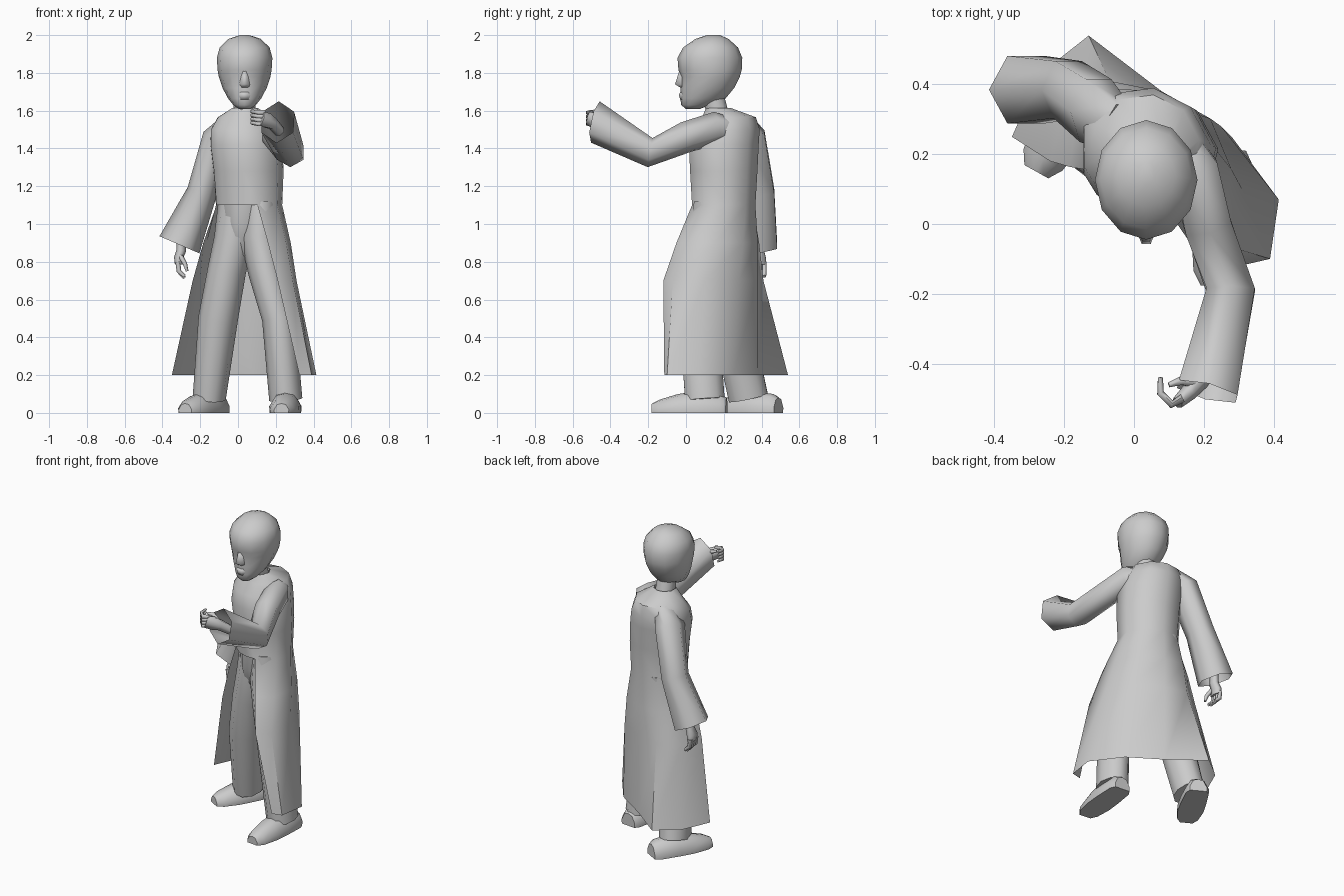
import bpy, math
from mathutils import Vector

if "Cube" in bpy.data.objects:
    bpy.data.objects.remove(bpy.data.objects["Cube"])

TURN = math.radians(-27)          # torso is turned relative to the head


def finish(ob, angle):
    bpy.ops.object.select_all(action='DESELECT')
    ob.select_set(True)
    bpy.context.view_layer.objects.active = ob
    bpy.ops.object.mode_set(mode='EDIT')
    bpy.ops.mesh.select_all(action='SELECT')
    bpy.ops.mesh.remove_doubles(threshold=0.0005)
    bpy.ops.mesh.normals_make_consistent(inside=False)
    bpy.ops.object.mode_set(mode='OBJECT')
    bpy.ops.object.shade_smooth_by_angle(angle=math.radians(angle))


def loft(name, rows, closed=True, caps=(False, False), angle=50):
    n = len(rows[0])
    faces = []
    for i in range(len(rows) - 1):
        for j in range(n if closed else n - 1):
            k = (j + 1) % n
            faces.append((i * n + j, i * n + k, (i + 1) * n + k, (i + 1) * n + j))
    if caps[0]:
        faces.append(tuple(range(n)))
    if caps[1]:
        faces.append(tuple(range((len(rows) - 1) * n, len(rows) * n)))
    me = bpy.data.meshes.new(name)
    me.from_pydata([tuple(p) for r in rows for p in r], [], faces)
    ob = bpy.data.objects.new(name, me)
    bpy.context.collection.objects.link(ob)
    finish(ob, angle)
    return ob


def ellipse(cx, cy, z, a, b, angles, turn=TURN):
    c, s = math.cos(turn), math.sin(turn)
    out = []
    for d in angles:
        u, w = a * math.cos(math.radians(d)), b * math.sin(math.radians(d))
        out.append(Vector((cx + u * c - w * s, cy + u * s + w * c, z)))
    return out


def tube(name, path, n=8, ref=(0, 1, 0), caps=(True, True), angle=75, phase=0, end=None):
    """path items: x, y, z, half width, half height; end = direction of the last ring"""
    pts = [Vector(p[:3]) for p in path]
    rows = []
    for i, p in enumerate(path):
        t = (pts[min(i + 1, len(pts) - 1)] - pts[max(i - 1, 0)]).normalized()
        if end and i == len(path) - 1:
            t = Vector(end).normalized()
        side = t.cross(Vector(ref)).normalized()
        up = side.cross(t)
        turns = [phase + 2 * math.pi * j / n for j in range(n)]
        rows.append([pts[i] + side * p[3] * math.cos(q) + up * p[4] * math.sin(q) for q in turns])
    return loft(name, rows, True, caps, angle)


full = range(0, 360, 30)

# Head: horizontal rings of z, front y, back y, half width
HX = 0.035
rings = [(1.608, .0, .07, .03), (1.63, -.025, .13, .06), (1.665, -.03, .21, .088),
         (1.72, -.03, .255, .117), (1.78, -.028, .285, .137), (1.815, -.04, .295, .143),
         (1.88, -.045, .298, .147), (1.935, -.015, .275, .132), (1.98, .05, .225, .085),
         (2.0, .11, .18, .025)]
loft("head", [ellipse(HX, (f + b) / 2, z, w, (b - f) / 2, full, 0)
              for z, f, b, w in rings], True, (True, True), 60)


# Nose and lips: small wedges on the face
def wedge(name, rows):
    loft(name, [[Vector((HX - w, .0, z)), Vector((HX - w * .35, y, z)),
                 Vector((HX + w * .35, y, z)), Vector((HX + w, .0, z))]
                for z, y, w in rows], True, (True, True), 80)


wedge("nose", [(1.81, -.036, .022), (1.74, -.058, .036), (1.722, -.03, .034)])
wedge("lips", [(1.7, -.03, .04), (1.682, -.038, .046), (1.66, -.031, .04)])
tube("neck", [(.035, .18, 1.54, .06, .06), (.035, .14, 1.69, .056, .06)], 10)

# Coat: turned elliptical rings above, open flared skirt below, joined at the waist
back = [226, 186, 146, 108, 72, 34, -8, -50]
around = back + [-73, -92, -113]
body = [(.055, .2, 1.1, .185, .167), (.052, .2, 1.28, .195, .178), (.04, .2, 1.42, .2, .185),
        (.033, .215, 1.5, .19, .175), (.037, .228, 1.565, .155, .142), (.035, .17, 1.615, .068, .065)]
coat = loft("coat", [ellipse(*r, around) for r in body])
waist = ellipse(*body[0], back)
mid = [(-.24, .18), (-.20, .33), (-.07, .41), (.08, .38), (.25, .28), (.31, .1), (.29, -.07), (.21, -.12)]
hem = [(-.35, .25), (-.27, .43), (-.13, .54), (.08, .38), (.28, .25), (.415, .07), (.39, -.1), (.325, -.115)]
upper = [w * .5 + Vector((m[0], m[1], .7)) * .5 + (w - Vector((.055, .2, 1.1))) * .04
         for w, m in zip(waist, mid)]
skirt = loft("coat_skirt", [waist, upper, [Vector((x, y, .7)) for x, y in mid],
                            [Vector((x, y, .2)) for x, y in hem]], closed=False)
coat.select_set(True)
bpy.context.view_layer.objects.active = coat
bpy.ops.object.join()
finish(coat, 60)

# Sleeves, open at the cuff
tube("sleeve_raised", [(.13, .25, 1.5, .05, .06), (.175, .16, 1.51, .075, .085),
                       (.21, .0, 1.46, .078, .083), (.277, -.19, 1.378, .08, .078),
                       (.21, -.48, 1.54, .1, .112)],
     6, (0, 0, 1), (True, False), phase=math.pi / 2, end=(-.25, -1, .22))
tube("sleeve_lowered", [(-.05, .28, 1.535, .05, .08), (-.11, .325, 1.46, .078, .108),
                        (-.19, .385, 1.17, .08, .095), (-.31, .385, .89, .115, .112)],
     6, (0, 1, 0), (True, False))

# Trousers: two legs that meet over a small seat
seat = [(.057, .2, 1.12, .15, .155), (.05, .2, 1.0, .12, .148), (.04, .2, .9, .09, .115),
        (.04, .2, .83, .05, .08)]
loft("trouser_seat", [ellipse(*r, full) for r in seat], True, (True, True), 60)
tube("trouser_leg_back", [(.0, .225, 1.11, .105, .14), (-.022, .215, .92, .105, .135),
                          (-.06, .215, .75, .102, .118), (-.105, .24, .5, .105, .11),
                          (-.152, .33, .08, .088, .11)], 10)
tube("trouser_leg_front", [(.115, .17, 1.11, .095, .135), (.115, .155, .92, .1, .135),
                           (.145, .125, .75, .092, .12), (.215, .07, .5, .088, .11),
                           (.253, .1, .07, .088, .11)], 10)


# Shoes: flat-soled sections from heel to toe
def shoe(name, heel, toe):
    h, t = Vector((*heel, 0)), Vector((*toe, 0))
    side = Vector((-(t - h).y, (t - h).x, 0)).normalized()
    rows = []
    for k, w, z in [(0, .05, .08), (.08, .068, .1), (.4, .076, .115), (.65, .077, .1),
                    (.9, .062, .07), (1, .038, .05)]:
        c = h.lerp(t, k)
        rows.append([c + side * w * a + Vector((0, 0, z * b)) for a, b in
                     [(-1, 0), (-1.03, .35), (-.6, .88), (0, 1), (.6, .88), (1.03, .35), (1, 0)]])
    loft(name, rows, True, (True, True), 55)


shoe("shoe_back", (-.09, .49), (-.28, .15))
shoe("shoe_front", (.27, .215), (.23, -.18))

# Lowered hand: wrist and palm, loosely curled fingers, thumb
tube("palm_lowered", [(-.3, .385, .95, .024, .028), (-.3, .385, .86, .026, .032),
                      (-.315, .385, .82, .024, .044), (-.314, .385, .785, .02, .042)], 6)
for i in range(4):
    y = .352 + i * .021
    tube(f"finger_lowered_{i}", [(-.32, y, .8, .014, .013), (-.314, y, .75, .014, .013),
                                 (-.284, y, .708 + .01 * abs(i - 1.5), .01, .01)], 5)
tube("thumb_lowered", [(-.305, .36, .83, .014, .014), (-.282, .335, .79, .013, .013),
                       (-.27, .335, .75, .008, .008)], 5)

# Raised hand: wrist and palm, fingers curled into a loose fist, thumb
up = (0, 0, 1)
tube("palm_raised", [(.22, -.4, 1.49, .03, .03), (.185, -.45, 1.53, .03, .034),
                     (.155, -.485, 1.548, .024, .045), (.125, -.512, 1.56, .018, .042)], 6, up)
for i in range(4):
    z = 1.53 + i * .02
    tube(f"finger_raised_{i}", [(.14, -.5, z, .013, .013), (.108, -.518, z, .013, .013),
                                (.075, -.485, z + .005, .011, .011),
                                (.075, -.44, z + .01, .008, .008)], 5, up)
tube("thumb_raised", [(.17, -.455, 1.56, .016, .016), (.135, -.45, 1.585, .014, .014),
                      (.1, -.462, 1.59, .008, .008)], 5, up)
